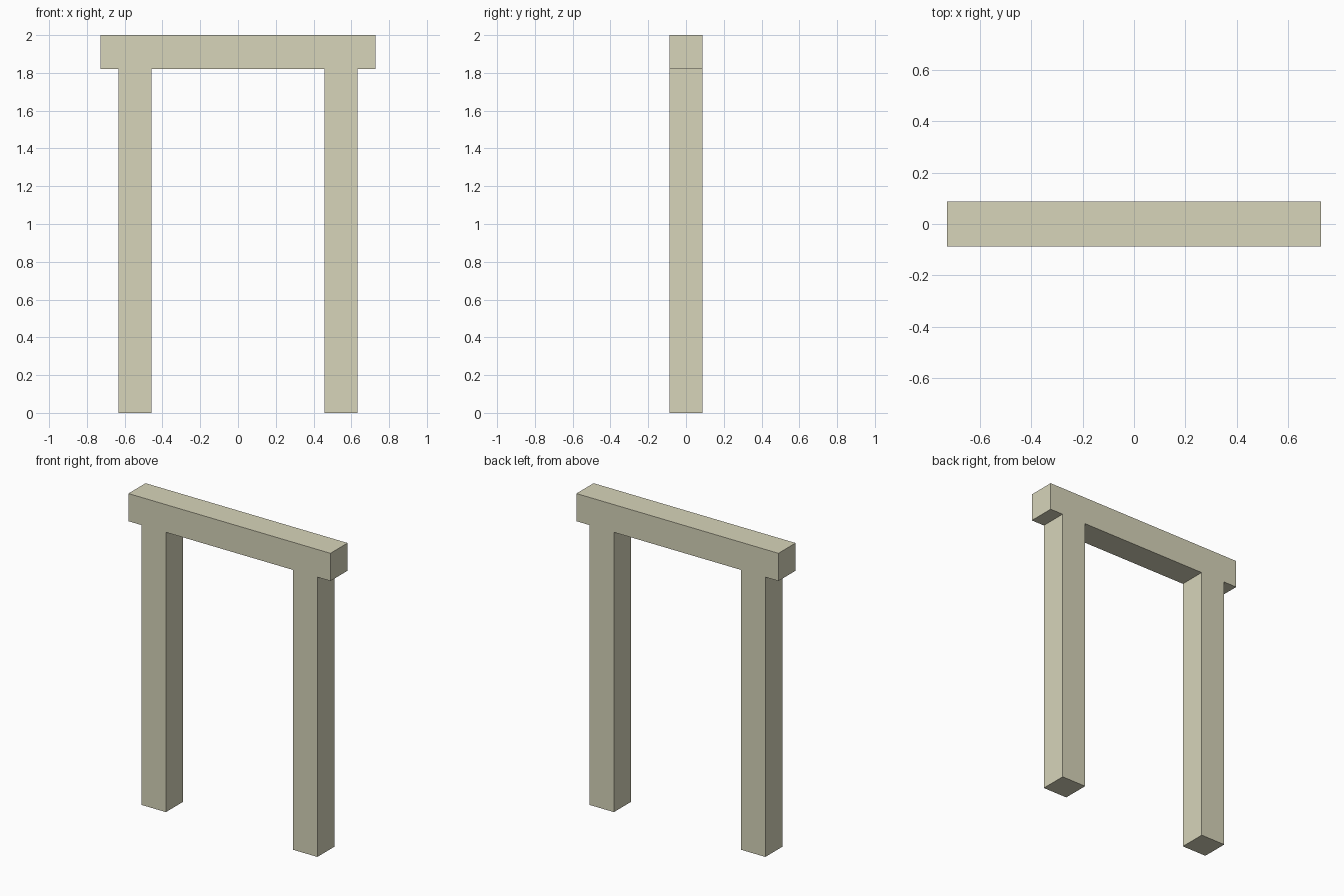
import bpy, bmesh

if "Cube" in bpy.data.objects:
    bpy.data.objects.remove(bpy.data.objects["Cube"])

DEPTH = 0.176            # front-to-back thickness
TOP, BEAM_Z = 2.0, 1.82  # beam top and underside
BEAM_X, OUT_X, IN_X = 0.727, 0.633, 0.457

# Right half of the outline, from inner foot to beam top; mirrored for the left
right = [(IN_X, BEAM_Z), (IN_X, 0), (OUT_X, 0), (OUT_X, BEAM_Z),
         (BEAM_X, BEAM_Z), (BEAM_X, TOP)]
outline = right + [(-x, z) for x, z in reversed(right)]

# Posts and lintel as one extruded portal profile
bm = bmesh.new()
face = bm.faces.new([bm.verts.new((x, -DEPTH / 2, z)) for x, z in outline])
ext = bmesh.ops.extrude_face_region(bm, geom=[face], use_keep_orig=True)
moved = [v for v in ext["geom"] if isinstance(v, bmesh.types.BMVert)]
bmesh.ops.translate(bm, verts=moved, vec=(0, DEPTH, 0))
bmesh.ops.recalc_face_normals(bm, faces=bm.faces)

mesh = bpy.data.meshes.new("door_frame")
bm.to_mesh(mesh)
bm.free()
frame = bpy.data.objects.new("door_frame", mesh)
bpy.context.collection.objects.link(frame)

# Pale sand colour
mat = bpy.data.materials.new("pale_sand")
mat.diffuse_color = (0.68, 0.66, 0.49, 1)
mat.use_nodes = True
mat.node_tree.nodes["Principled BSDF"].inputs["Base Color"].default_value = mat.diffuse_color
mesh.materials.append(mat)
